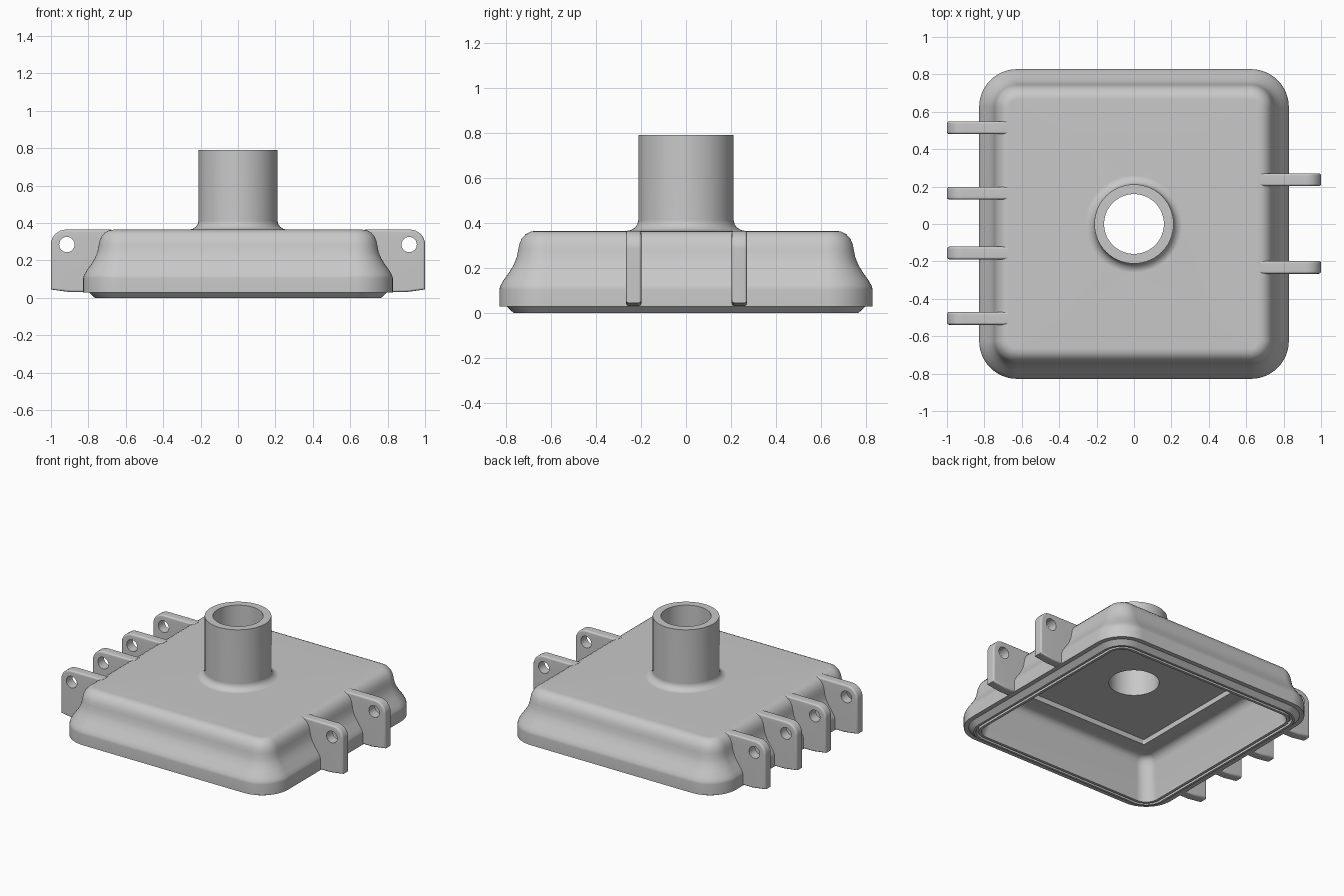
import bpy, bmesh
from math import sin, cos, pi, tau, radians
from mathutils import Vector

cube = bpy.data.objects.get("Cube")
if cube:
    bpy.data.objects.remove(cube, do_unlink=True)

grey = bpy.data.materials.new("plain grey")
grey.use_nodes = True
grey.diffuse_color = (0.58, 0.58, 0.58, 1)
grey.node_tree.nodes["Principled BSDF"].inputs["Base Color"].default_value = (0.58, 0.58, 0.58, 1)

N = 12                # segments per rounded corner
COUNT = 4 * (N + 1)   # points per ring
CORE = 0.625          # corner centres of the rounded square


def finish(name, bm):
    bmesh.ops.recalc_face_normals(bm, faces=bm.faces)
    mesh = bpy.data.meshes.new(name)
    bm.to_mesh(mesh)
    bm.free()
    mesh.materials.append(grey)
    obj = bpy.data.objects.new(name, mesh)
    bpy.context.collection.objects.link(obj)
    bpy.ops.object.select_all(action='DESELECT')
    obj.select_set(True)
    bpy.context.view_layer.objects.active = obj
    bpy.ops.object.shade_smooth_by_angle(angle=radians(32))
    mod = obj.modifiers.new("even shading", 'WEIGHTED_NORMAL')
    mod.keep_sharp = True
    return obj


def square_ring(half, z, r=None):
    r = r or max(half - CORE, 0.01)
    c = half - r
    pts = []
    for k in range(4):
        a0 = k * pi / 2
        mid = a0 + pi / 4
        cx, cy = c * (1 if cos(mid) > 0 else -1), c * (1 if sin(mid) > 0 else -1)
        for j in range(N + 1):
            a = a0 + j * pi / 2 / N
            pts.append((cx + r * cos(a), cy + r * sin(a), z))
    return pts


def round_ring(r, z):
    angles = [pi / 4 + (i - N / 2) * tau / COUNT for i in range(COUNT)]
    return [(r * cos(a), r * sin(a), z) for a in angles]


# Housing: one closed section, round at the spout and square elsewhere
spout = [(0.26, 0.365), (0.242, 0.369), (0.226, 0.38), (0.216, 0.394), (0.212, 0.412),
         (0.212, 0.79), (0.16, 0.79), (0.16, 0.316)]
inside = [(0.515, 0.316), (0.515, 0.28), (0.61, 0.28, 0.03), (0.636, 0.273, 0.055),
          (0.655, 0.254, 0.075), (0.664, 0.225, 0.085), (0.71, 0.03, 0.09), (0.715, 0.0, 0.09)]
lip = [(0.733, 0.0), (0.733, 0.025), (0.75, 0.025), (0.75, 0.0), (0.765, 0.0), (0.797, 0.03)]
outside = [(0.828, 0.03), (0.828, 0.105), (0.823, 0.122), (0.811, 0.144), (0.785, 0.18),
           (0.765, 0.213), (0.752, 0.245), (0.745, 0.28), (0.74, 0.305), (0.729, 0.33),
           (0.711, 0.35), (0.69, 0.361), (0.665, 0.365)]
rings = [round_ring(*p) for p in spout] + [square_ring(*p) for p in inside + lip + outside]

bm = bmesh.new()
loops = [[bm.verts.new(p) for p in ring] for ring in rings]
for a, b in zip(loops, loops[1:] + loops[:1]):
    for i in range(COUNT):
        j = (i + 1) % COUNT
        bm.faces.new((a[i], a[j], b[j], b[i]))
finish("housing", bm)

# Hinge tabs: pierced plates with softened rims
HOLE = Vector((0.915, 0.0, 0.285))
THICK = 0.068


def tab(name, side, y):
    outline = [(0.78, 0.031), (0.9, 0.031), (1.0, 0.045)]
    outline += [(0.92 + 0.08 * cos(t * pi / 16), 0.285 + 0.08 * sin(t * pi / 16)) for t in range(9)]
    outline += [(0.675, 0.365), (0.69, 0.29)]
    hole = [(HOLE.x + 0.041 * cos(t * tau / 24), HOLE.z + 0.041 * sin(t * tau / 24)) for t in range(24)]
    bm = bmesh.new()
    edges = []
    for loop in (outline, hole):
        vs = [bm.verts.new((px, -THICK / 2, pz)) for px, pz in loop]
        edges += [bm.edges.new((vs[i - 1], vs[i])) for i in range(len(vs))]
    bmesh.ops.triangle_fill(bm, use_beauty=True, use_dissolve=False, edges=edges)
    ext = bmesh.ops.extrude_face_region(bm, geom=bm.faces[:])
    moved = [g for g in ext["geom"] if isinstance(g, bmesh.types.BMVert)]
    bmesh.ops.translate(bm, verts=moved, vec=(0, THICK, 0))
    bmesh.ops.recalc_face_normals(bm, faces=bm.faces)

    def on_rim(e):
        level = abs(e.verts[0].co.y - e.verts[1].co.y) < 0.001
        flat = Vector((1, 0, 1))
        clear = all(((v.co - HOLE) * flat).length > 0.06 for v in e.verts)
        return level and clear and e.calc_face_angle(0) > 1

    rim = [e for e in bm.edges if on_rim(e)]
    bmesh.ops.bevel(bm, geom=rim, offset=0.012, segments=3, profile=0.5,
                    affect='EDGES', clamp_overlap=True)
    for v in bm.verts:
        v.co.x *= side
        v.co.y += y
    finish(name, bm)


for i, y in enumerate((0.515, 0.165, -0.155, -0.505)):
    tab(f"right_tab_{i + 1}", -1, y)
for i, y in enumerate((0.237, -0.232)):
    tab(f"left_tab_{i + 1}", 1, y)
